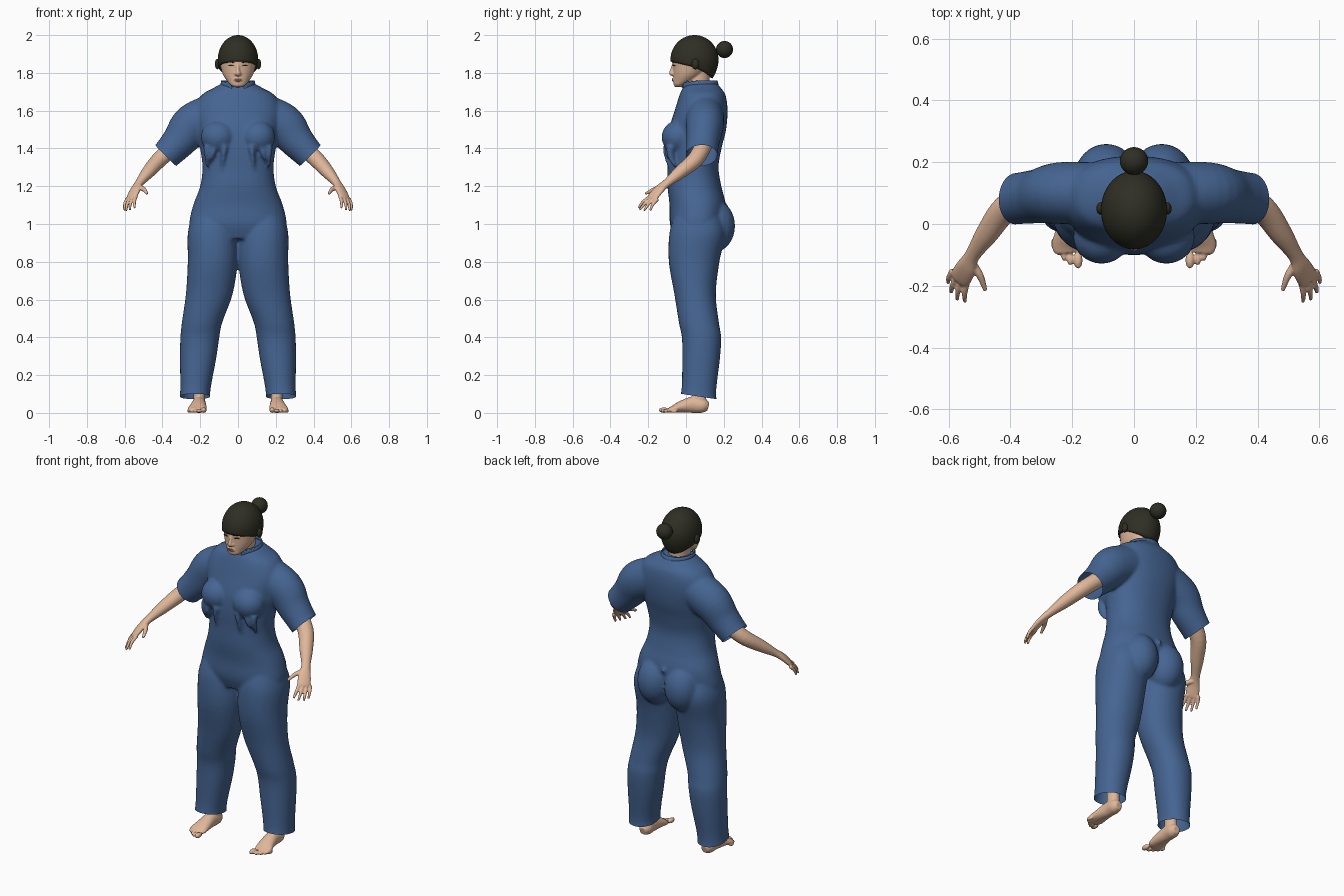
import bpy, bmesh, math
from mathutils import Vector, Matrix


def material(name, rgb):
    m = bpy.data.materials.new(name)
    m.diffuse_color = (*rgb, 1)
    return m


SUIT = material("denim blue", (0.06, 0.13, 0.29))
SKIN = material("warm skin", (0.74, 0.47, 0.32))
HAIR = material("black hair", (0.028, 0.028, 0.018))
LIPS = material("lip", (0.50, 0.24, 0.18))


def spline(rows, steps):
    """Catmull-Rom through rows of numbers."""
    out = []
    for i in range(len(rows) - 1):
        p = [rows[max(0, min(len(rows) - 1, i + k))] for k in (-1, 0, 1, 2)]
        for s in range(steps):
            t = s / steps
            out.append([0.5 * (2 * b + (c - a) * t + (2 * a - 5 * b + 4 * c - d) * t * t
                               + (3 * b - a - 3 * c + d) * t ** 3) for a, b, c, d in zip(*p)])
    return out + [list(rows[-1])]


def tube(bm, rows, side=(1, 0, 0), flat=False, power=2.0, n=32, steps=5, both=False):
    """Closed loft through (x, y, z, half width along side, half depth)."""
    for sx in ((1, -1) if both else (1,)):
        pts = spline(rows, steps)
        rings = []
        for i, p in enumerate(pts):
            a, b = pts[max(i - 1, 0)], pts[min(i + 1, len(pts) - 1)]
            t = Vector((0, 0, 1)) if flat else (Vector(b[:3]) - Vector(a[:3])).normalized()
            u = Vector(side)
            u = (u - t * u.dot(t)).normalized()
            v = t.cross(u)
            ring = []
            for k in range(n):
                c, s = math.cos(math.tau * k / n), math.sin(math.tau * k / n)
                c = math.copysign(abs(c) ** (2 / power), c)
                s = math.copysign(abs(s) ** (2 / power), s)
                q = Vector(p[:3]) + u * c * p[3] + v * s * p[4]
                ring.append(bm.verts.new((q.x * sx, q.y, q.z)))
            rings.append(ring)
        for r, q in zip(rings, rings[1:]):
            for k in range(n):
                bm.faces.new((r[k], r[(k + 1) % n], q[(k + 1) % n], q[k]))
        bm.faces.new(rings[0])
        bm.faces.new(rings[-1])


def levels(rows, cx=0):
    """(z, half width, front y, back y) to loft rows."""
    return [(cx, (f + b) / 2, z, w, (b - f) / 2) for z, w, f, b in rows]


def ball(bm, c, r, both=False):
    for sx in ((1, -1) if both else (1,)):
        m = Matrix.Translation((c[0] * sx, c[1], c[2])) @ Matrix.Diagonal((*r, 1))
        bmesh.ops.create_uvsphere(bm, u_segments=24, v_segments=16, radius=1, matrix=m)


def finish(bm, name, mat, voxel=0, smooth=4, cuts=(), floor=False, thick=0):
    """Make the object, fuse overlapping volumes, then cut openings."""
    bmesh.ops.recalc_face_normals(bm, faces=bm.faces)
    me = bpy.data.meshes.new(name)
    bm.to_mesh(me)
    bm.free()
    ob = bpy.data.objects.new(name, me)
    bpy.context.collection.objects.link(ob)
    if voxel:
        r = ob.modifiers.new("fuse", 'REMESH')
        r.mode, r.voxel_size = 'VOXEL', voxel
        s = ob.modifiers.new("relax", 'SMOOTH')
        s.factor, s.iterations = 0.5, smooth
        dg = bpy.context.evaluated_depsgraph_get()
        me = bpy.data.meshes.new_from_object(ob.evaluated_get(dg))
        ob.modifiers.clear()
        ob.data = me
        b = bmesh.new()
        b.from_mesh(me)
        for co, no, test in cuts:
            vs = {v for v in b.verts if test(v.co)}
            fs = [f for f in b.faces if all(v in vs for v in f.verts)]
            es = {e for f in fs for e in f.edges}
            used = {v for f in fs for v in f.verts}
            bmesh.ops.bisect_plane(b, geom=list(used) + list(es) + fs, plane_co=co,
                                   plane_no=no, clear_outer=True)
        if floor:
            for v in b.verts:
                v.co.z = max(v.co.z, 0)
        b.to_mesh(me)
        b.free()
    me.materials.clear()
    me.materials.append(mat)
    for p in me.polygons:
        p.use_smooth = True
        p.material_index = 0
    if thick:
        s = ob.modifiers.new("thickness", 'SOLIDIFY')
        s.thickness, s.offset = thick, -1
    return ob


# Coverall: torso, bust, seat, legs and sleeves fused into one cloth surface
bm = bmesh.new()
tube(bm, levels([(0.92, 0.24, -0.06, 0.16), (1.0, 0.258, -0.085, 0.2), (1.1, 0.237, -0.087, 0.21),
                 (1.2, 0.2, -0.098, 0.187), (1.3, 0.188, -0.098, 0.172), (1.4, 0.2, -0.1, 0.188),
                 (1.5, 0.215, -0.09, 0.212), (1.6, 0.23, -0.06, 0.22), (1.68, 0.195, -0.035, 0.21),
                 (1.72, 0.13, -0.018, 0.185), (1.745, 0.085, 0.0, 0.165)]), flat=True, power=2.25, n=48)
ball(bm, (0.105, -0.042, 1.46), (0.092, 0.087, 0.088), True)
ball(bm, (0.09, 0.145, 0.99), (0.105, 0.115, 0.14), True)
ball(bm, (0, 0.21, 1.09), (0.014, 0.016, 0.018))
tube(bm, [(0.13, 0.06, 1.05, 0.11, 0.12), (0.134, 0.06, 0.95, 0.132, 0.148), (0.134, 0.043, 0.8, 0.132, 0.134),
          (0.152, 0.048, 0.63, 0.124, 0.11), (0.19, 0.068, 0.48, 0.107, 0.106), (0.202, 0.082, 0.4, 0.103, 0.104),
          (0.211, 0.08, 0.29, 0.096, 0.1), (0.226, 0.068, 0.12, 0.08, 0.092), (0.229, 0.06, 0.05, 0.085, 0.105)],
     flat=True, power=2.15, both=True)
tube(bm, [(0.13, 0.1, 1.58, 0.11, 0.1), (0.24, 0.1, 1.525, 0.112, 0.1), (0.31, 0.09, 1.44, 0.093, 0.088),
          (0.38, 0.082, 1.365, 0.079, 0.083), (0.44, 0.075, 1.31, 0.078, 0.083)], side=(0.7, 0, 0.7), both=True)
# Gathered folds below the bust
for x, bottom, lean in ((0.07, 1.26, 0.015), (0.125, 1.33, 0.025), (0.165, 1.3, 0.0)):
    y = -0.112 + x * 0.18
    tube(bm, [(x, y, 1.41, 0.02, 0.022), (x + lean / 2, y, 1.36, 0.013, 0.018),
              (x + lean, y + 0.025, bottom, 0.005, 0.006)], n=12, both=True)
openings = [((0, 0.06, 0.088), (0, -0.15, -1), lambda c: c.z < 0.25)]
for s in (1, -1):
    openings.append(((s * 0.385, 0, 1.362), (s * 0.7, 0.03, -0.7),
                     lambda c, s=s: s * c.x > 0.25 and c.z > 1.22))
finish(bm, "coverall", SUIT, 0.009, 4, openings)

# Stand-up collar, open at the front
bm = bmesh.new()
rings = []
for k in range(41):
    g = math.radians(-90 + 20 + 320 * k / 40)
    front = max(0, -math.sin(g))
    pts = []
    for t in (0, 0.33, 0.67, 1):
        r = 0.088 + 0.01 * (1 - t) + 0.012 * front * t
        z = 1.715 - 0.02 * front + t * (0.045 + 0.018 * front * math.sin(k * 1.6) ** 2)
        pts.append(bm.verts.new((r * math.cos(g), 0.077 + (r + 0.002) * math.sin(g), z)))
    rings.append(pts)
for a, b in zip(rings, rings[1:]):
    for j in range(3):
        bm.faces.new((a[j], b[j], b[j + 1], a[j + 1]))
finish(bm, "collar", SUIT, thick=0.006)

# Head with neck, brow and nose
bm = bmesh.new()
tube(bm, levels([(1.724, 0.02, -0.056, -0.02), (1.737, 0.04, -0.065, 0.0), (1.76, 0.06, -0.066, 0.05),
                 (1.79, 0.079, -0.067, 0.09), (1.83, 0.092, -0.069, 0.125), (1.87, 0.098, -0.072, 0.15),
                 (1.92, 0.094, -0.066, 0.15), (1.96, 0.075, -0.035, 0.125), (1.98, 0.03, 0.0, 0.08)]), flat=True)
tube(bm, levels([(1.62, 0.075, -0.01, 0.14), (1.69, 0.065, -0.022, 0.14), (1.74, 0.058, -0.008, 0.125),
                 (1.82, 0.06, 0.0, 0.13)]), flat=True)
tube(bm, [(0, -0.066, 1.845, 0.008, 0.008), (0, -0.073, 1.82, 0.009, 0.009), (0, -0.078, 1.797, 0.013, 0.011),
          (0, -0.068, 1.788, 0.01, 0.006)], n=16)
ball(bm, (0.012, -0.07, 1.794), (0.008, 0.009, 0.007), True)
ball(bm, (0, -0.065, 1.763), (0.022, 0.009, 0.011))
finish(bm, "head", SKIN, 0.0045, 3)

# Face details
bm = bmesh.new()
for z in (1.767, 1.759):
    ball(bm, (0, -0.071, z), (0.02, 0.004, 0.0035))
finish(bm, "lips", LIPS)
bm = bmesh.new()
tube(bm, [(0.022, -0.0675, 1.837, 0.001, 0.004), (0.036, -0.0655, 1.839, 0.003, 0.004),
          (0.051, -0.058, 1.838, 0.001, 0.004)], side=(0, 0, 1), n=10, both=True)
tube(bm, [(0.018, -0.07, 1.853, 0.002, 0.003), (0.04, -0.065, 1.858, 0.003, 0.004),
          (0.06, -0.053, 1.854, 0.001, 0.003)], side=(0, 0, 1), n=10, both=True)
finish(bm, "eyes_and_brows", HAIR)

# Hair cap following a hairline that drops toward the nape
bm = bmesh.new()
n, m, rings = 64, 18, []
for j in range(1, m + 1):
    ring = []
    for k in range(n):
        g = math.tau * k / n
        f = (1 + math.sin(g)) / 2
        low = 1.86 - 0.03 * min(1, f / 0.5) - 0.06 * max(0, (f - 0.5) / 0.5)
        z = 2.0 - (2.0 - low) * (1 - math.cos(math.pi / 2 * j / m))
        s = math.sqrt(1 - ((z - 1.87) / 0.13) ** 2) if z > 1.87 else 1 - ((1.87 - z) / 0.2) ** 2
        ring.append(bm.verts.new((0.107 * s * math.cos(g), 0.045 + 0.127 * s * math.sin(g), z)))
    rings.append(ring)
top = bm.verts.new((0, 0.045, 2.0))
for k in range(n):
    bm.faces.new((top, rings[0][k], rings[0][(k + 1) % n]))
    for a, b in zip(rings, rings[1:]):
        bm.faces.new((a[k], b[k], b[(k + 1) % n], a[(k + 1) % n]))
finish(bm, "hair_cap", HAIR, thick=0.014)
bm = bmesh.new()
ball(bm, (0, 0.204, 1.924), (0.046, 0.045, 0.045))
finish(bm, "hair_bun", HAIR)
bm = bmesh.new()
ball(bm, (0.108, 0.05, 1.847), (0.014, 0.02, 0.028), True)
finish(bm, "covered_ears", HAIR)

# Forearms and hands
bm = bmesh.new()
across = (0.7, 0.7, -0.1)
tube(bm, [(0.33, 0.095, 1.42, 0.045, 0.045), (0.415, 0.05, 1.342, 0.044, 0.042), (0.475, -0.03, 1.275, 0.037, 0.034),
          (0.522, -0.1, 1.218, 0.025, 0.021), (0.542, -0.14, 1.185, 0.034, 0.018), (0.56, -0.172, 1.148, 0.037, 0.015),
          (0.566, -0.185, 1.132, 0.03, 0.011)], side=across, both=True)
for i, tip in enumerate(((0.547, -0.252, 1.085), (0.573, -0.245, 1.074), (0.592, -0.222, 1.07), (0.602, -0.19, 1.072))):
    t = i / 3
    k = Vector((0.541 + 0.046 * t, -0.19 + 0.04 * t, 1.145 - 0.012 * t))
    mid = k.lerp(Vector(tip), 0.55) + Vector((0.004, -0.002, 0.006))
    tube(bm, [(*k, 0.01, 0.01), (*mid, 0.009, 0.009), (*tip, 0.006, 0.006)], side=across, n=12, both=True)
tube(bm, [(0.527, -0.125, 1.195, 0.016, 0.015), (0.498, -0.168, 1.183, 0.012, 0.012),
          (0.481, -0.216, 1.16, 0.007, 0.007)], side=(0.7, 0, 0.7), n=12, both=True)
finish(bm, "arms_and_hands", SKIN, 0.0042, 2)

# Bare feet with toes
bm = bmesh.new()
tube(bm, [(0.205, 0.118, 0.032, 0.02, 0.022), (0.206, 0.09, 0.038, 0.036, 0.038), (0.207, 0.035, 0.043, 0.037, 0.043),
          (0.211, -0.03, 0.031, 0.045, 0.03), (0.217, -0.07, 0.019, 0.05, 0.018),
          (0.216, -0.092, 0.014, 0.04, 0.012)], both=True)
tube(bm, [(0.206, 0.072, 0.04, 0.034, 0.042), (0.205, 0.068, 0.1, 0.031, 0.037), (0.208, 0.072, 0.2, 0.04, 0.042)],
     flat=True, both=True)
for x, y, r in ((0.181, -0.117, 0.0145), (0.206, -0.113, 0.011), (0.226, -0.1, 0.0105),
                (0.244, -0.083, 0.01), (0.259, -0.063, 0.0095)):
    ball(bm, (x, y, r), (r, r * 1.9, r), True)
finish(bm, "feet", SKIN, 0.0045, 2, floor=True)
